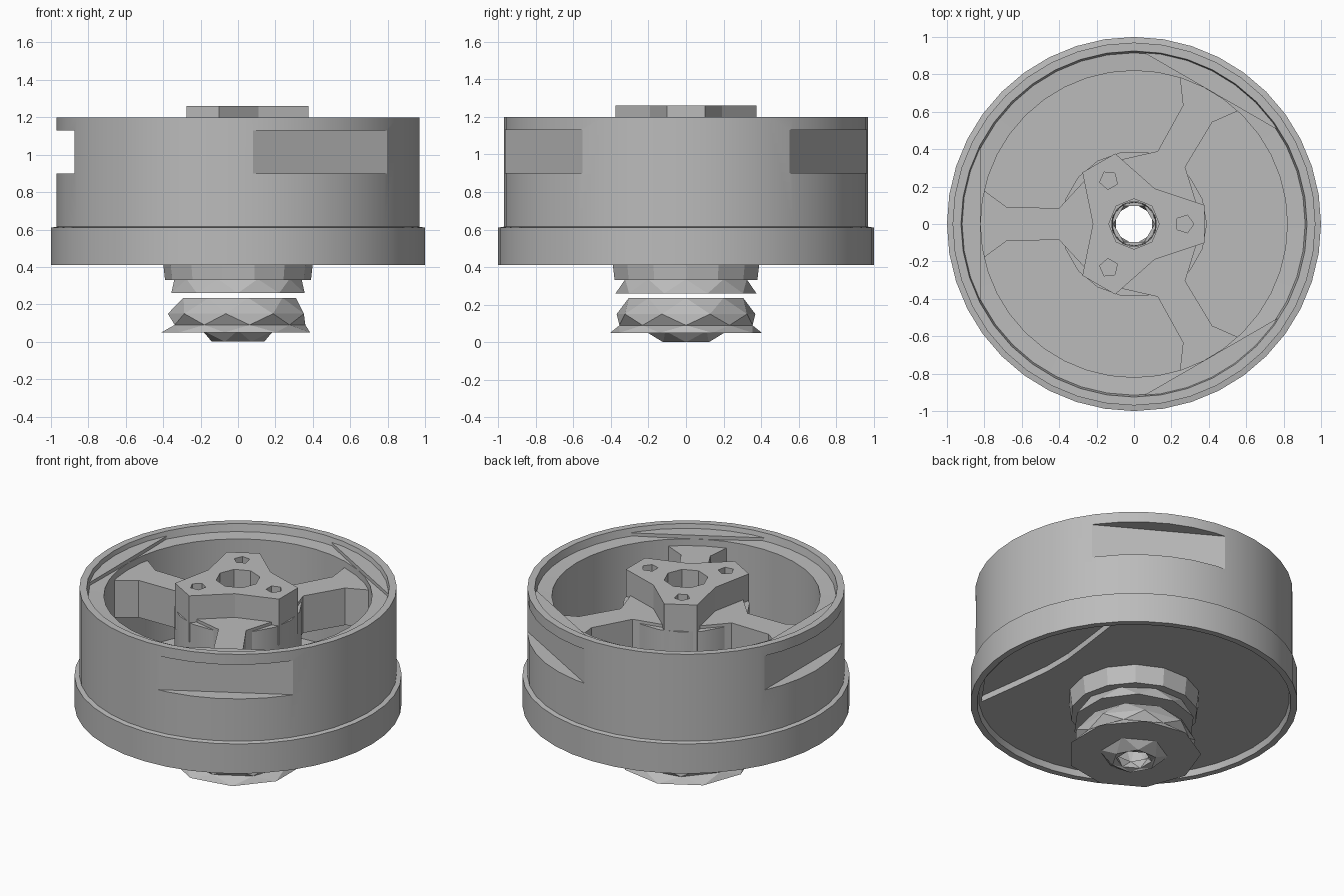
import bpy, bmesh, math
from mathutils import Matrix

cube = bpy.data.objects.get("Cube")
if cube:
    bpy.data.objects.remove(cube, do_unlink=True)

grey = bpy.data.materials.new("plain grey")
grey.use_nodes = True
GREY = (0.5, 0.5, 0.5, 1)
grey.diffuse_color = GREY
grey.node_tree.nodes["Principled BSDF"].inputs["Base Color"].default_value = GREY

THIRDS = [math.radians(a) for a in (60, 180, 300)]
LOBES = [math.radians(a) for a in (0, 120, 240)]


def finish(bm, name, smooth=False):
    bmesh.ops.recalc_face_normals(bm, faces=bm.faces)
    mesh = bpy.data.meshes.new(name)
    bm.to_mesh(mesh)
    bm.free()
    mesh.materials.append(grey)
    obj = bpy.data.objects.new(name, mesh)
    bpy.context.collection.objects.link(obj)
    if smooth:
        bpy.ops.object.select_all(action="DESELECT")
        obj.select_set(True)
        bpy.context.view_layer.objects.active = obj
        bpy.ops.object.shade_smooth_by_angle(angle=math.radians(30))
    return obj


def ring_solid(name, profile, sides, smooth=False, twist=False):
    """Revolve a closed (radius, height) profile; twist staggers every other ring."""
    bm = bmesh.new()
    step = 2 * math.pi / sides
    rings = []
    for i, (r, z) in enumerate(profile):
        off = step / 2 if twist and i % 2 else 0
        rings.append([bm.verts.new((r * math.cos(k * step + off), r * math.sin(k * step + off), z))
                      for k in range(sides)])
    for i, a in enumerate(rings):
        b = rings[(i + 1) % len(rings)]
        for k in range(sides):
            n = (k + 1) % sides
            if not twist:
                bm.faces.new((a[k], a[n], b[n], b[k]))
            elif i % 2:
                bm.faces.new((a[k], a[n], b[n]))
                bm.faces.new((a[k], b[n], b[k]))
            else:
                bm.faces.new((a[k], a[n], b[k]))
                bm.faces.new((a[n], b[n], b[k]))
    return finish(bm, name, smooth)


def prism(name, points, z0, z1, angles=(0,)):
    """Extrude an outline upward, one copy per angle around z."""
    bm = bmesh.new()
    for angle in angles:
        verts = [bm.verts.new((x, y, z0)) for x, y in points]
        face = bm.faces.new(verts)
        top = bmesh.ops.extrude_face_region(bm, geom=[face])["geom"]
        moved = [g for g in top if isinstance(g, bmesh.types.BMVert)]
        bmesh.ops.translate(bm, verts=moved, vec=(0, 0, z1 - z0))
        bmesh.ops.rotate(bm, verts=verts + moved, matrix=Matrix.Rotation(angle, 3, "Z"))
    return finish(bm, name)


def mirrored(half):
    return half + [(x, -y) for x, y in reversed(half)]


def polygon(r, sides, cx=0.0):
    return [(cx + r * math.cos(2 * math.pi * k / sides), r * math.sin(2 * math.pi * k / sides))
            for k in range(sides)]


def cut(obj, cutter):
    mod = obj.modifiers.new("cut", "BOOLEAN")
    mod.operation = "DIFFERENCE"
    mod.solver = "EXACT"
    mod.object = cutter
    cutter.hide_render = True
    cutter.hide_viewport = True
    cutter.display_type = "WIRE"


# Drum with lower flange, thick inner wall and floor
drum = ring_solid("drum", [(0.12, 0.45), (0.95, 0.45), (0.96, 0.41), (1.0, 0.41), (1.0, 0.61),
                           (0.97, 0.615), (0.97, 1.2), (0.925, 1.2), (0.915, 1.15), (0.82, 1.145),
                           (0.82, 0.52), (0.12, 0.52)], 40, smooth=True)

# Three flat slots in the outer wall, with flat pads above the inner ledge
slot = prism("slot_cutter", mirrored([(0.875, 0.6), (1.2, 0.6)]), 0.9, 1.13, THIRDS)
cut(drum, slot)
prism("ledge_pads", mirrored([(0.82, 0.44), (0.935, 0.2)]), 1.135, 1.17, THIRDS)

# Shallow pocket on one side of the underside
pocket = prism("pocket_cutter", mirrored([(0.61, 0.1), (0.64, 0.35), (0.68, 0.64),
                                          (0.85, 0.4), (0.92, 0.1)]), 0.3, 0.49)
cut(drum, pocket)

# Spokes flaring at both ends
prism("spokes", mirrored([(0.22, 0.28), (0.4, 0.085), (0.68, 0.09), (0.83, 0.2)]), 0.85, 1.1, THIRDS)

# Hub barrel and three-lobed cap
ring_solid("hub_barrel", [(0.12, 0.47), (0.39, 0.47), (0.39, 1.08), (0.12, 1.08)], 18, smooth=True)
outline = []
for a in LOBES:
    for r, d in ((0.39, -15), (0.39, 15), (0.22, 60)):
        t = a + math.radians(d)
        outline.append((r * math.cos(t), r * math.sin(t)))
cap = prism("hub_cap", outline, 0.95, 1.26)
cut(cap, prism("bore_cutter", polygon(0.135, 8), 0.9, 1.4))
cut(cap, prism("screw_hole_cutter", polygon(0.05, 5, 0.27), 1.12, 1.4, LOBES))

# Collar under the floor
ring_solid("upper_collar", [(0.12, 0.33), (0.39, 0.33), (0.405, 0.46), (0.12, 0.46)], 14)
ring_solid("lower_collar", [(0.12, 0.26), (0.375, 0.26), (0.34, 0.335), (0.12, 0.335)], 10, twist=True)

# Faceted nut and its pointed end
ring_solid("nut", [(0.12, 0.05), (0.41, 0.05), (0.36, 0.09), (0.375, 0.15),
                   (0.31, 0.235), (0.12, 0.235)], 9, twist=True)
ring_solid("nut_tip", [(0.11, 0.06), (0.22, 0.06), (0.14, 0.0), (0.11, 0.01)], 6, twist=True)
